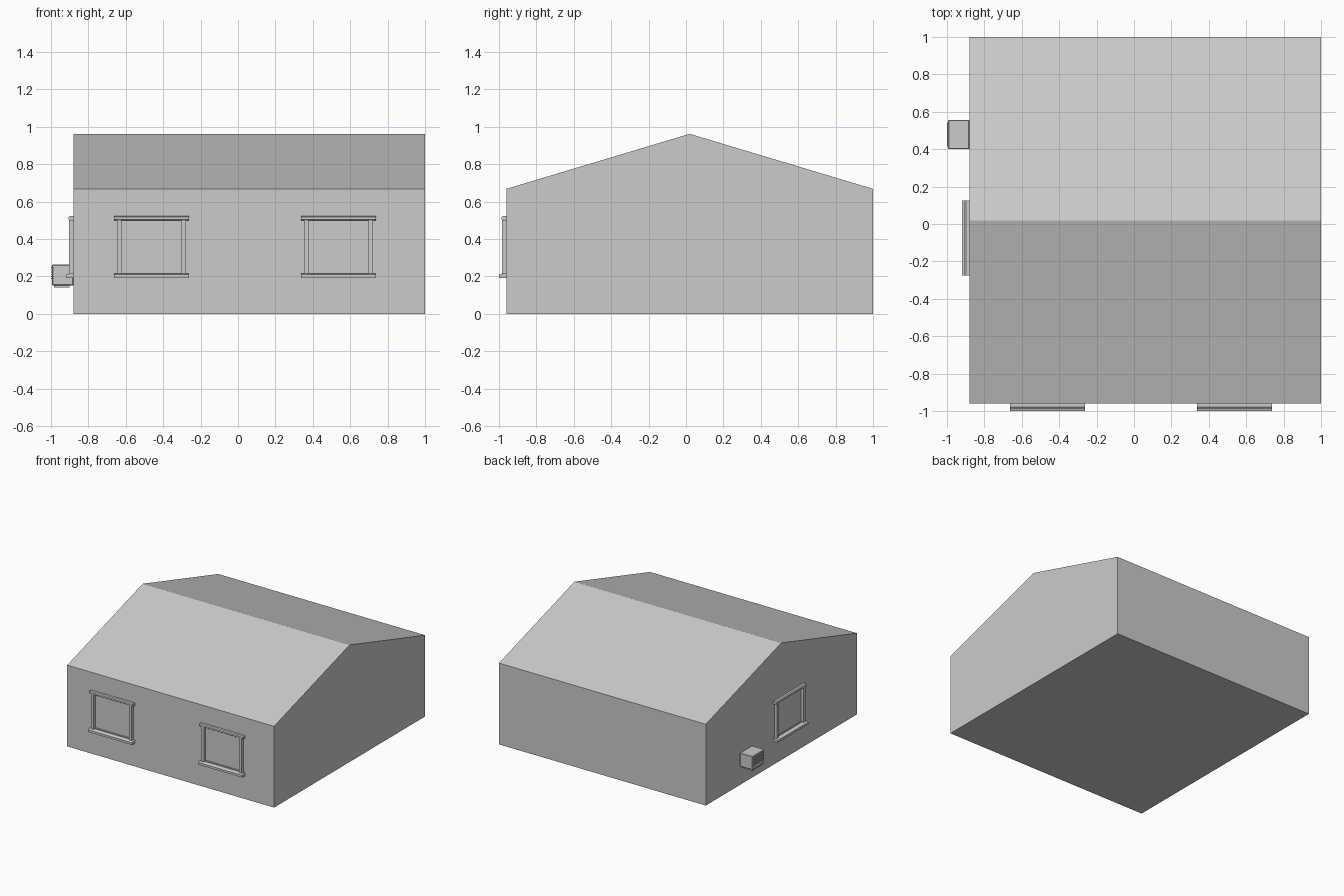
import bpy
from math import pi
from mathutils import Matrix

if "Cube" in bpy.data.objects:
    bpy.data.objects.remove(bpy.data.objects["Cube"], do_unlink=True)

plaster = bpy.data.materials.new("plain grey")
plaster.use_nodes = True
grey = (0.6, 0.6, 0.6, 1)
plaster.diffuse_color = grey
plaster.node_tree.nodes["Principled BSDF"].inputs["Base Color"].default_value = grey


def prism(name, profile, x0, x1, place=Matrix()):
    """Extrude a closed (y, z) profile along x, then move it into place."""
    n = len(profile)
    verts = [(x, y, z) for x in (x0, x1) for y, z in profile]
    faces = [tuple(reversed(range(n))), tuple(range(n, 2 * n))]
    faces += [(i, (i + 1) % n, n + (i + 1) % n, n + i) for i in range(n)]
    mesh = bpy.data.meshes.new(name)
    mesh.from_pydata(verts, [], faces)
    mesh.transform(place)
    mesh.materials.append(plaster)
    obj = bpy.data.objects.new(name, mesh)
    bpy.context.collection.objects.link(obj)
    return obj


def box(name, x, y, z, place=Matrix(), bevel=0):
    obj = prism(name, [(y[0], z[0]), (y[1], z[0]), (y[1], z[1]), (y[0], z[1])], *x, place)
    if bevel:
        mod = obj.modifiers.new("soft edges", "BEVEL")
        mod.width = bevel
        mod.segments = 1
    return obj


def window(name, place):
    """Window trim facing -y, centred on x = 0, with the wall at y = 0."""
    # Sill and lintel with sloping front edges
    prism(name + "_sill", [(-0.04, 0.192), (0, 0.192), (0, 0.216), (-0.02, 0.216),
                           (-0.04, 0.21)], -0.2, 0.2, place)
    prism(name + "_lintel", [(-0.02, 0.5), (0, 0.5), (0, 0.523), (-0.018, 0.523),
                             (-0.026, 0.517), (-0.026, 0.504)], -0.2, 0.2, place)
    # Jambs and the thin inner frame
    for side, label in ((-1, "right"), (1, "left")):
        x = sorted((side * 0.161, side * 0.184))
        box(f"{name}_{label}_jamb", x, (-0.023, 0), (0.214, 0.502), place)
    box(name + "_bottom_rail", (-0.161, 0.161), (-0.008, 0), (0.214, 0.224), place)


# House body with its gabled roof
prism("house_body", [(-0.96, 0), (1, 0), (1, 0.668), (0.02, 0.962), (-0.96, 0.668)], -0.88, 1)

# Windows: two on the front, one on the side wall
window("front_right_window", Matrix.Translation((-0.463, -0.96, 0)))
window("front_left_window", Matrix.Translation((0.538, -0.96, 0)))
window("side_window", Matrix.Translation((-0.88, -0.075, 0)) @ Matrix.Rotation(-pi / 2, 4, "Z"))

# Wall unit with a base tray and a slatted grille
box("wall_unit", (-0.994, -0.88), (0.4, 0.557), (0.152, 0.263), bevel=0.004)
box("wall_unit_tray", (-0.985, -0.9), (0.41, 0.547), (0.14, 0.152))
for i in range(6):
    z = 0.185 + i * 0.012
    box(f"grille_slat_{i + 1}", (-1, -0.992), (0.415, 0.542), (z, z + 0.005))
